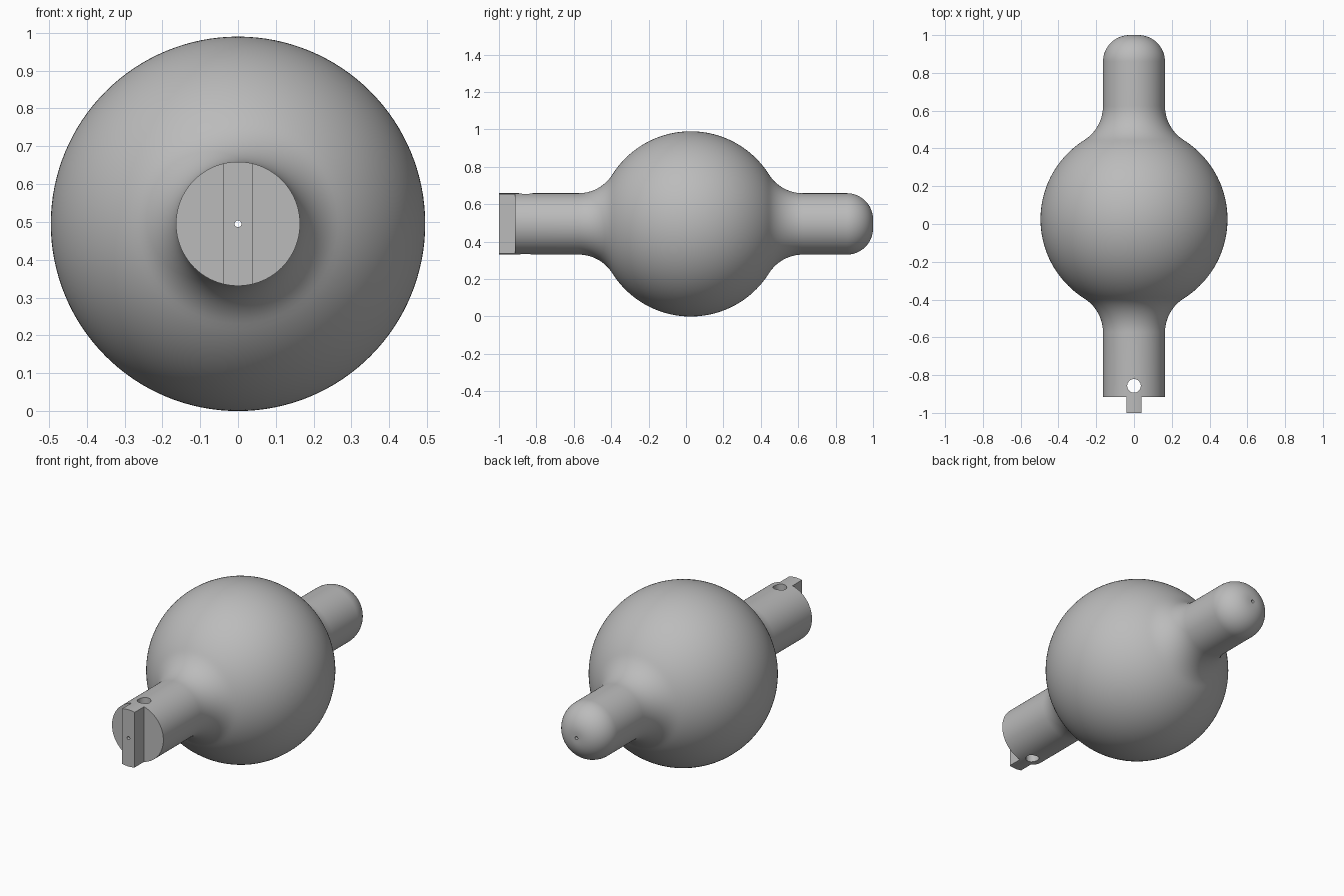
import bpy
import bmesh
from math import sin, cos, pi, sqrt, atan2
from mathutils import Matrix, Vector

old = bpy.data.objects.get("Cube")
if old:
    bpy.data.objects.remove(old, do_unlink=True)

BALL, NECK, BORE = 0.495, 0.164, 0.009
CENTRE_Y, TIP, SHOULDER = 0.025, 0.14, -0.915
FILLET = 0.214
SEGMENTS = 128

grey = bpy.data.materials.new("plain grey")
grey.use_nodes = True
grey.diffuse_color = (0.5, 0.5, 0.5, 1)
grey.node_tree.nodes["Principled BSDF"].inputs["Base Color"].default_value = (0.5, 0.5, 0.5, 1)


def arc(cy, cr, radius, start, end, steps):
    """Points (y, r) along an arc."""
    angles = [start + (end - start) * i / steps for i in range(steps + 1)]
    return [(cy + radius * cos(a), cr + radius * sin(a)) for a in angles]


def finish(bm, name):
    bmesh.ops.recalc_face_normals(bm, faces=bm.faces)
    mesh = bpy.data.meshes.new(name)
    bm.to_mesh(mesh)
    bm.free()
    obj = bpy.data.objects.new(name, mesh)
    bpy.context.collection.objects.link(obj)
    mesh.materials.append(grey)
    return obj


# Profile of the ball, blended necks, rounded tip and axial bore
reach = sqrt((BALL + FILLET) ** 2 - (NECK + FILLET) ** 2)
lean = atan2(NECK + FILLET, reach)
front_y, back_y = CENTRE_Y - reach, CENTRE_Y + reach
profile = [(-1, BORE), (-1, NECK)]
profile += arc(front_y, NECK + FILLET, FILLET, -pi / 2, -lean, 14)
profile += arc(CENTRE_Y, 0, BALL, pi - lean, lean, 56)[1:-1]
profile += arc(back_y, NECK + FILLET, FILLET, pi + lean, 1.5 * pi, 14)
profile += arc(1 - TIP, NECK - TIP, TIP, pi / 2, 0, 18)
profile += [(1, BORE)]

# Turn the profile around the y axis
bm = bmesh.new()
rings = []
for i in range(SEGMENTS):
    a = 2 * pi * i / SEGMENTS
    rings.append([bm.verts.new((r * cos(a), y, BALL + r * sin(a))) for y, r in profile])
for i, ring in enumerate(rings):
    following = rings[(i + 1) % SEGMENTS]
    for j in range(len(profile)):
        k = (j + 1) % len(profile)
        bm.faces.new((ring[j], ring[k], following[k], following[j]))
body = finish(bm, "ball_with_necks")

# Cutters: one block each side of the end tongue, and the cross hole
cutters = []
for side, name in ((1, "left_tongue_cutter"), (-1, "right_tongue_cutter")):
    bm = bmesh.new()
    place = Matrix.Translation(Vector((side * 0.19, SHOULDER - 0.1, BALL)))
    bmesh.ops.create_cube(bm, size=1, matrix=place @ Matrix.Diagonal((0.3, 0.2, 0.6, 1)))
    cutters.append(finish(bm, name))
bm = bmesh.new()
bmesh.ops.create_cone(bm, cap_ends=True, segments=48, radius1=0.036, radius2=0.036,
                      depth=0.6, matrix=Matrix.Translation((0, -0.857, BALL)))
cutters.append(finish(bm, "cross_hole_cutter"))

bpy.ops.object.select_all(action="DESELECT")
bpy.context.view_layer.objects.active = body
body.select_set(True)
for cutter in cutters:
    cut = body.modifiers.new(cutter.name, "BOOLEAN")
    cut.operation = "DIFFERENCE"
    cut.solver = "EXACT"
    cut.object = cutter
    bpy.ops.object.modifier_apply(modifier=cut.name)
for cutter in cutters:
    bpy.data.objects.remove(cutter, do_unlink=True)

bpy.ops.object.shade_smooth_by_angle(angle=0.6)
